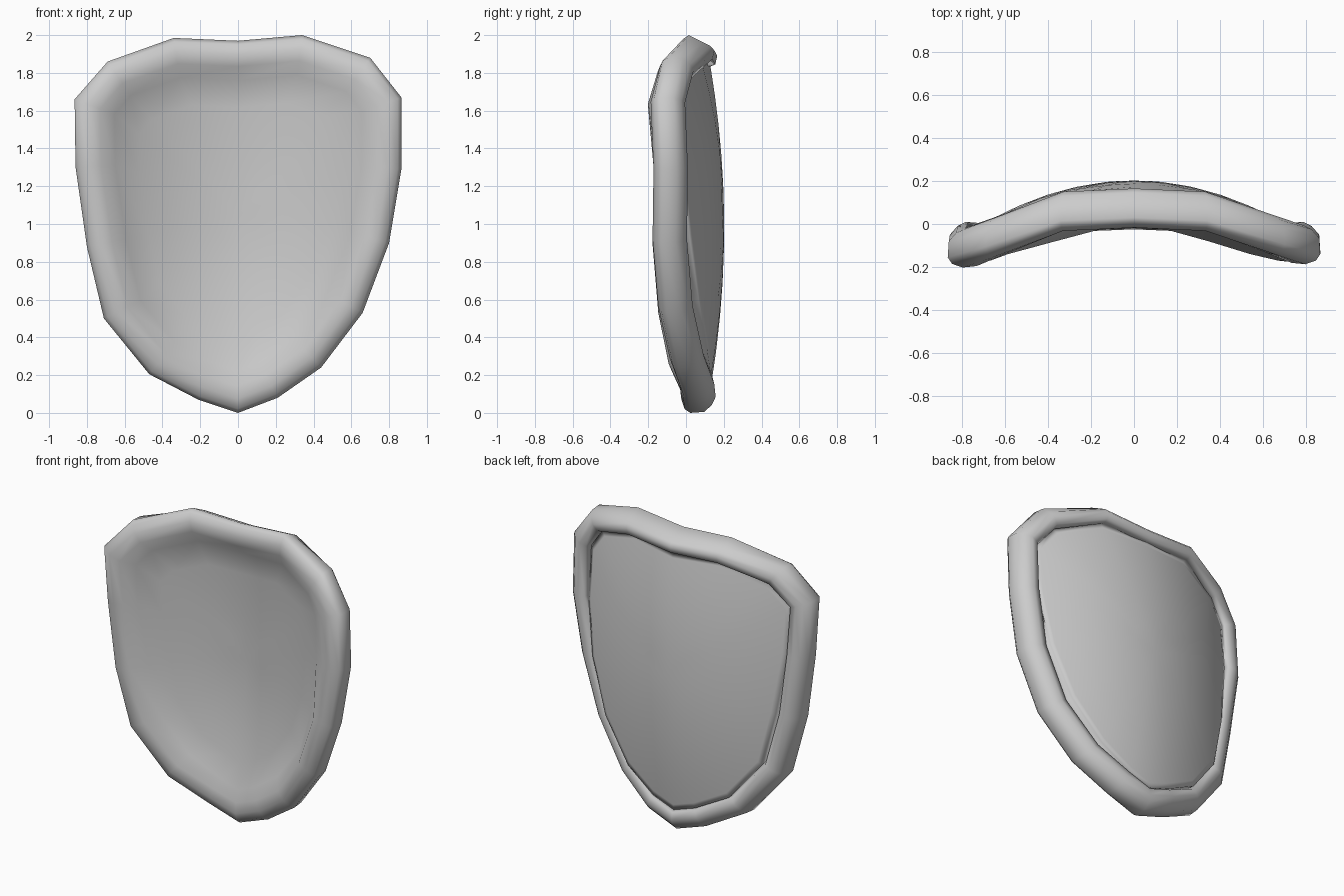
import bpy, bmesh
from mathutils import Vector

if "Cube" in bpy.data.objects:
    bpy.data.objects.remove(bpy.data.objects["Cube"])

# Shield outline, clockwise from top centre: x, z, and depth of the rim centre
outline = [(0, 1.97, .075), (.34, 2.0, .06), (.70, 1.88, -.05), (.865, 1.67, -.095),
           (.865, 1.29, -.08), (.80, .90, -.085), (.66, .53, -.055), (.44, .24, .005),
           (.21, .08, .06), (0, 0, .067), (-.21, .07, .06), (-.47, .205, .0),
           (-.71, .50, -.055), (-.80, .88, -.085), (-.86, 1.30, -.08), (-.865, 1.66, -.11),
           (-.69, 1.86, -.06), (-.34, 1.985, .06)]
N = len(outline)
CENTRE = Vector((0, 1.05))
# Rolled rim section from front inner to back inner: inset, y offset
rim = [(.135, -.085), (.07, -.092), (.02, -.075), (0, -.045), (.005, .03),
       (.04, .07), (.08, .09), (.125, .08), (.14, .045)]


def inset(i, d):
    """Mitred inward offset of an outline point."""
    p, a, b = (Vector(outline[j % N][:2]) for j in (i, i - 1, i + 1))
    e, f = (p - a).normalized(), (b - p).normalized()
    n1, n2 = Vector((e.y, -e.x)), Vector((f.y, -f.x))
    m = (n1 + n2).normalized()
    return p + m * d / max(m.dot(n1), .6)


def back_y(x, z):
    """Bowed back of the panel, deepest down the middle."""
    return .202 - .1 * (z - .98) ** 2 - .41 * x * x


def front_y(x, z):
    """Hollow front of the panel, stepping in most under the top rim."""
    return .085 - (.04 if z > 1 else .14) * (z - 1) ** 2 - .47 * x * x


bm = bmesh.new()


def panel_ring(d, s, surface):
    ring = []
    for i in range(N):
        q = CENTRE + (inset(i, d) - CENTRE) * s
        ring.append(bm.verts.new((q.x, surface(*q), q.y)))
    return ring


def rim_ring(d, off):
    ring = []
    for i in range(N):
        q = inset(i, d)
        # the top edge leans: its back corner sits lower than its front
        lean = .035 if outline[i][1] > 1.9 and d < .06 and off > 0 else 0
        ring.append(bm.verts.new((q.x, outline[i][2] + off, q.y - lean * (1 - d / .08))))
    return ring


# Front panel, rolled rim, back panel as one continuous skin
scales = (.2, .4, .6, .8, 1)
rings = [panel_ring(.21, s, front_y) for s in scales]
rings += [rim_ring(*r) for r in rim]
rings += [panel_ring(.135, s, back_y) for s in (1, .96, .8, .6, .4, .2)]
for a, b in zip(rings, rings[1:]):
    for i in range(N):
        j = (i + 1) % N
        bm.faces.new((a[i], a[j], b[j], b[i]))
for ring, surface in ((rings[0], front_y), (rings[-1], back_y)):
    hub = bm.verts.new((0, surface(*CENTRE), CENTRE.y))
    for i in range(N):
        bm.faces.new((ring[i], ring[(i + 1) % N], hub))
bmesh.ops.recalc_face_normals(bm, faces=bm.faces)
for f in bm.faces:
    f.smooth = True

me = bpy.data.meshes.new("shield")
bm.to_mesh(me)
bm.free()
shield = bpy.data.objects.new("shield", me)
bpy.context.collection.objects.link(shield)
